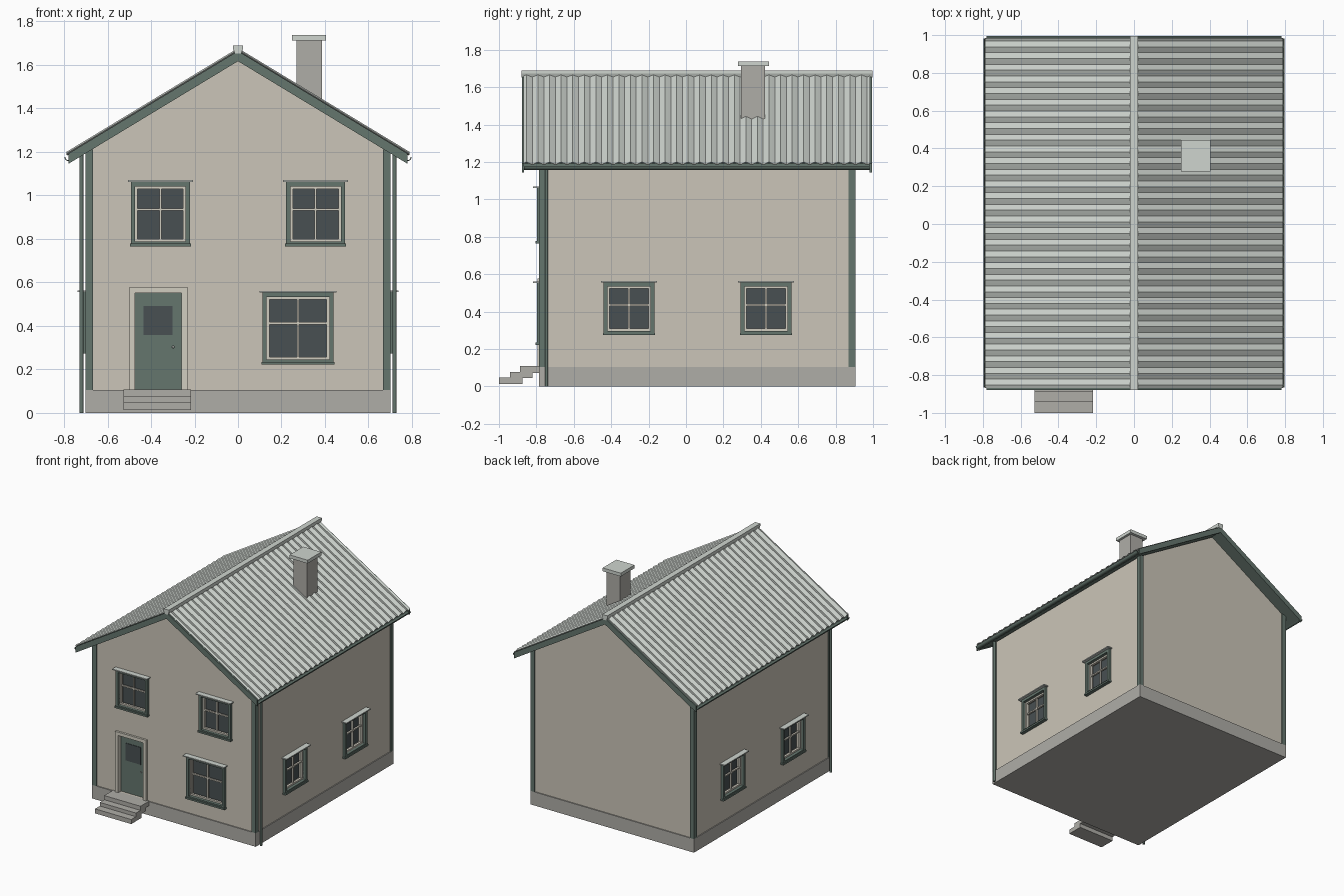
import bpy, bmesh, math
from mathutils import Matrix, Vector

if "Cube" in bpy.data.objects:
    bpy.data.objects.remove(bpy.data.objects["Cube"])


def material(name, rgb):
    m = bpy.data.materials.new(name)
    m.diffuse_color = (*rgb, 1)
    m.use_nodes = True
    m.node_tree.nodes["Principled BSDF"].inputs["Base Color"].default_value = m.diffuse_color
    return m


CREAM = material("cream_wall", (0.60, 0.56, 0.48))
TRIM = material("cream_trim", (0.64, 0.61, 0.53))
GREEN = material("green_paint", (0.13, 0.18, 0.155))
GLASS = material("dark_glass", (0.065, 0.08, 0.085))
METAL = material("pale_metal", (0.62, 0.66, 0.62))
STONE = material("stone", (0.43, 0.42, 0.39))
SLOPE, EAVE = 0.605, 0.78


def finish(bm, name, mat, smooth=False):
    bmesh.ops.recalc_face_normals(bm, faces=bm.faces)
    me = bpy.data.meshes.new(name)
    bm.to_mesh(me)
    bm.free()
    o = bpy.data.objects.new(name, me)
    bpy.context.collection.objects.link(o)
    if mat:
        me.materials.append(mat)
    if smooth:
        bpy.ops.object.select_all(action='DESELECT')
        o.select_set(True)
        bpy.context.view_layer.objects.active = o
        bpy.ops.object.shade_smooth_by_angle(angle=math.radians(40))
    return o


def boxes(name, spans, mat, xf=Matrix()):
    """One object from boxes given as (x0, x1, y0, y1, z0, z1)."""
    bm = bmesh.new()
    for x0, x1, y0, y1, z0, z1 in spans:
        m = Matrix.Translation(((x0 + x1) / 2, (y0 + y1) / 2, (z0 + z1) / 2))
        s = Matrix.Diagonal((abs(x1 - x0), abs(y1 - y0), abs(z1 - z0), 1))
        bmesh.ops.create_cube(bm, size=1, matrix=xf @ m @ s)
    return finish(bm, name, mat)


def prism(name, profile, y0, y1, mat, smooth=False):
    """Extrude an xz profile along y."""
    bm = bmesh.new()
    f = bm.faces.new([bm.verts.new((x, y0, z)) for x, z in profile])
    r = bmesh.ops.extrude_face_region(bm, geom=[f])
    vs = [v for v in r["geom"] if isinstance(v, bmesh.types.BMVert)]
    bmesh.ops.translate(bm, verts=vs, vec=(0, y1 - y0, 0))
    return finish(bm, name, mat, smooth)


def chevron(top, bottom, x):
    return [(-x, top - SLOPE * x), (0, top), (x, top - SLOPE * x),
            (x, bottom - SLOPE * x), (0, bottom), (-x, bottom - SLOPE * x)]


def frame(x0, x1, z0, z1, t, y0, y1):
    """Four bars around a rectangle."""
    return [(x0, x0 + t, y0, y1, z0, z1), (x1 - t, x1, y0, y1, z0, z1),
            (x0 + t, x1 - t, y0, y1, z1 - t, z1), (x0 + t, x1 - t, y0, y1, z0, z0 + t)]


# Walls with gables, and the plinth
W, YF, YB = 0.695, -0.777, 0.897
wall = prism("walls", [(-W, 0.1), (W, 0.1), (W, 1.62 - SLOPE * W), (0, 1.62),
                       (-W, 1.62 - SLOPE * W)], YF, YB, CREAM)
boxes("plinth", [(-0.702, 0.702, -0.785, 0.905, 0, 0.105)], STONE)

# Windows: (name, wall transform, width, bottom, top)
def on_wall(x, y, deg):
    return Matrix.Translation((x, y, 0)) @ Matrix.Rotation(math.radians(deg), 4, 'Z')


windows = [("upper_window_left", on_wall(-0.357, YF, 0), 0.272, 0.768, 1.062),
           ("upper_window_right", on_wall(0.357, YF, 0), 0.272, 0.768, 1.062),
           ("front_window", on_wall(0.276, YF, 0), 0.328, 0.225, 0.553)]
for s, side in ((1, "right"), (-1, "left")):
    for y, end in ((-0.305, "front"), (0.428, "back")):
        windows.append((f"{side}_window_{end}", on_wall(s * W, y, 90 * s), 0.272, 0.277, 0.555))

cutters = bmesh.new()


def cut(xf, x0, x1, z0, z1, depth):
    m = Matrix.Translation(((x0 + x1) / 2, depth / 2 - 0.05, (z0 + z1) / 2))
    bmesh.ops.create_cube(cutters, size=1, matrix=xf @ m @
                          Matrix.Diagonal((x1 - x0, depth + 0.1, z1 - z0, 1)))


for name, xf, w, z0, z1 in windows:
    h, t = w / 2, 0.02
    ix, a, b = h - t, z0 + t, z1 - t
    cut(xf, -ix, ix, a, b, 0.05)
    boxes(name + "_casing", frame(-h, h, z0, z1, t, -0.02, 0.004)
          + [(-h - 0.004, h + 0.004, -0.027, 0, z0 - 0.003, z0 + 0.01)], GREEN, xf)
    boxes(name + "_cap", [(-h - 0.013, h + 0.013, -0.042, 0.002, z1, z1 + 0.008)], METAL, xf)
    bar = a + 0.58 * (b - a)
    boxes(name + "_sash", frame(-ix, ix, a, b, 0.012, 0.004, 0.022)
          + [(-0.005, 0.005, 0.006, 0.02, a, b), (-ix, ix, 0.006, 0.02, bar - 0.005, bar + 0.005)],
          TRIM, xf)
    boxes(name + "_glass", [(-ix, ix, 0.04, 0.052, a, b)], GLASS, xf)

# Door with casing, pane and knob
dx = on_wall(-0.366, YF, 0)
cut(dx, -0.108, 0.108, 0.107, 0.552, 0.04)
boxes("door_casing", [(-0.133, -0.107, -0.016, 0.004, 0.105, 0.578),
                      (0.107, 0.133, -0.016, 0.004, 0.105, 0.578),
                      (-0.107, 0.107, -0.016, 0.004, 0.552, 0.578)], TRIM, dx)
boxes("door", [(-0.108, 0.108, 0.02, 0.042, 0.107, 0.552)], GREEN, dx)
boxes("door_pane", [(-0.068, 0.064, 0.016, 0.03, 0.358, 0.492)], GLASS, dx)
bm = bmesh.new()
bmesh.ops.create_uvsphere(bm, u_segments=12, v_segments=8, radius=0.006,
                          matrix=Matrix.Translation((-0.298, YF + 0.013, 0.303)))
finish(bm, "door_knob", METAL, True)

# Cut the openings into the walls
cutter = finish(cutters, "opening_cutter", None)
cutter.hide_render = True
mod = wall.modifiers.new("openings", 'BOOLEAN')
mod.object, mod.operation, mod.solver = cutter, 'DIFFERENCE', 'EXACT'
bpy.context.view_layer.objects.active = wall
bpy.ops.object.modifier_apply(modifier=mod.name)
bpy.data.objects.remove(cutter)

# Corner boards
for sx in (-1, 1):
    for y0, y1, end in ((-0.785, -0.75, "front"), (0.87, 0.905, "back")):
        side = "left" if sx < 0 else "right"
        boxes(f"corner_board_{end}_{side}",
              [(min(sx * 0.667, sx * 0.702), max(sx * 0.667, sx * 0.702), y0, y1, 0.104, 1.21)], GREEN)

# Stacked entrance steps
boxes("steps", [(-0.527, -0.216, -1.0, -0.875, 0.013, 0.048),
                (-0.527, -0.216, -0.942, -0.82, 0.045, 0.076),
                (-0.527, -0.216, -0.887, -0.775, 0.073, 0.108)], STONE)

# Roof deck and gable boards
RF, RB = -0.878, 0.994
prism("roof_deck", chevron(1.656, 1.625, 0.765), RF + 0.008, RB - 0.008, GREEN)
for y, end in ((RF, "front"), (RB - 0.012, "back")):
    prism("gable_board_" + end, chevron(1.664, 1.617, EAVE), y, y + 0.012, GREEN)

# Corrugated sheets
WAVES = 30
for s, side in ((1, "right"), (-1, "left")):
    bm = bmesh.new()
    rows = []
    for i in range(WAVES * 4 + 1):
        y = RF + 0.01 + (RB - RF - 0.02) * i / (WAVES * 4)
        d = 0.007 * math.sin(i * math.pi / 2)
        rows.append([bm.verts.new((s * x, y, 1.668 - SLOPE * x + d)) for x in (0.0, 0.787)])
    for p, q in zip(rows, rows[1:]):
        bm.faces.new((p[0], p[1], q[1], q[0]) if s < 0 else (p[0], q[0], q[1], p[1]))
    sheet = finish(bm, "corrugated_roof_" + side, METAL)
    sol = sheet.modifiers.new("thickness", 'SOLIDIFY')
    sol.thickness, sol.offset = 0.004, 0

    # Half-round gutter
    arc = [math.pi + math.pi * k / 8 for k in range(9)]
    prof = [(s * 0.78 + r * math.cos(a), 1.176 + r * math.sin(a))
            for r, seq in ((0.018, arc), (0.014, arc[::-1])) for a in seq]
    prism("gutter_" + side, prof, RF + 0.012, RB - 0.012, GREEN, True)

    # Downpipe at the front corner
    bm = bmesh.new()
    bmesh.ops.create_cone(bm, cap_ends=True, segments=12, radius1=0.009, radius2=0.009, depth=1.2,
                          matrix=Matrix.Translation((s * 0.72, -0.746, 0.6)))
    finish(bm, "downpipe_" + side, GREEN, True)

# Ridge cap
prism("ridge_cap", [(-0.022, 1.69), (0.022, 1.69), (0.022, 1.672), (0.014, 1.652),
                    (-0.014, 1.652), (-0.022, 1.672)], -0.88, 0.996, METAL)

# Chimney
boxes("chimney", [(0.27, 0.386, 0.293, 0.422, 1.4, 1.714)], STONE)
boxes("chimney_cap", [(0.249, 0.404, 0.277, 0.444, 1.712, 1.738)], METAL)
